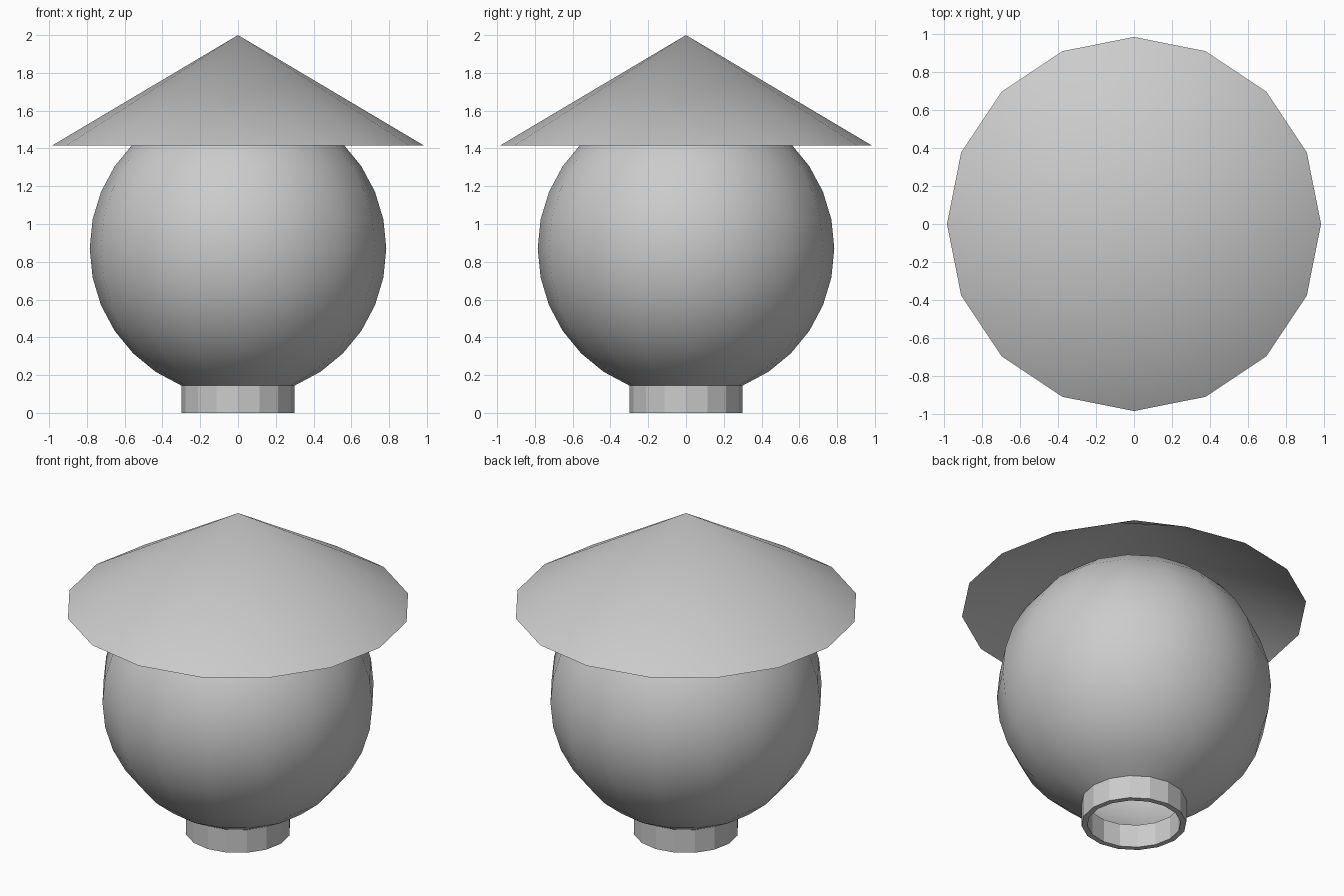
import bpy
from math import sin, cos, pi

if "Cube" in bpy.data.objects:
    bpy.data.objects.remove(bpy.data.objects["Cube"])

SIDES = 16


def lathe(name, profile, smooth=True, closed=False):
    """Spin an (r, z) profile around z; points with r = 0 become poles."""
    verts, faces, rings = [], [], []
    for r, z in profile:
        if r < 1e-6:
            rings.append([len(verts)] * SIDES)
            verts.append((0, 0, z))
        else:
            rings.append(list(range(len(verts), len(verts) + SIDES)))
            verts += [(r * cos(2 * pi * i / SIDES), r * sin(2 * pi * i / SIDES), z)
                      for i in range(SIDES)]
    pairs = list(zip(rings, rings[1:]))
    if closed:
        pairs.append((rings[-1], rings[0]))
    for a, b in pairs:
        for i in range(SIDES):
            j = (i + 1) % SIDES
            faces.append(list(dict.fromkeys((a[i], a[j], b[j], b[i]))))
    mesh = bpy.data.meshes.new(name)
    mesh.from_pydata(verts, [], faces)
    mesh.polygons.foreach_set("use_smooth", [smooth] * len(mesh.polygons))
    mesh.update()
    obj = bpy.data.objects.new(name, mesh)
    bpy.context.collection.objects.link(obj)
    return obj


# Round globe, open at the bottom where the collar joins
R, CZ = 0.785, 0.87
globe = [(R * sin(pi * k / 16), CZ - R * cos(pi * k / 16)) for k in range(2, 16)]
lathe("globe", globe + [(0, CZ + R)])

# Hollow collar at the base
lathe("base_collar", [(0.3, 0), (0.3, 0.145), (0.267, 0.145), (0.267, 0)],
      smooth=False, closed=True)

# Wide conical shade, open underneath
lathe("cone_shade", [(0.985, 1.415), (0, 2.0)])
